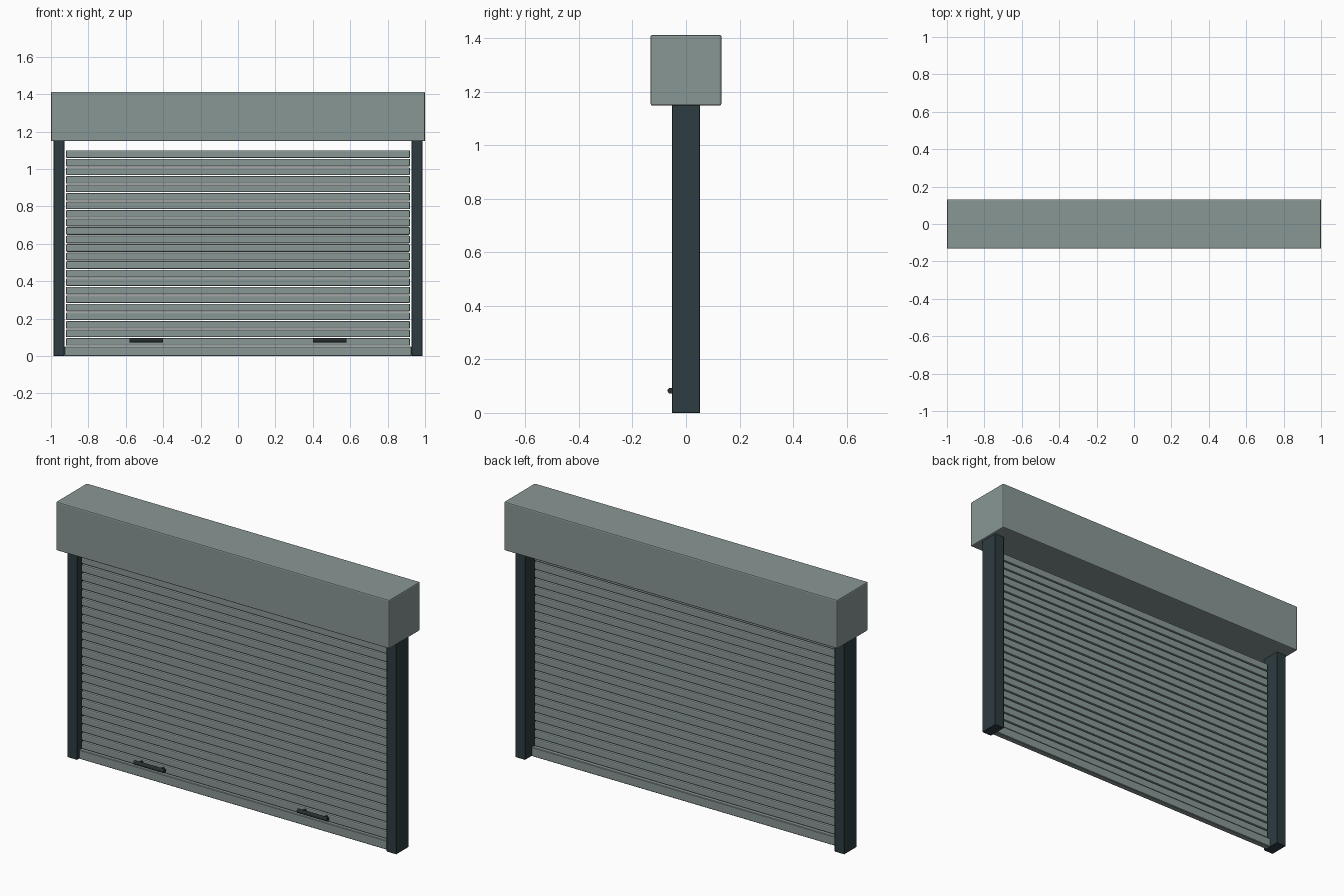
import bpy, math

if "Cube" in bpy.data.objects:
    bpy.data.objects.remove(bpy.data.objects["Cube"])


def material(name, rgb):
    m = bpy.data.materials.new(name)
    m.diffuse_color = (*rgb, 1)
    m.use_nodes = True
    m.node_tree.nodes["Principled BSDF"].inputs["Base Color"].default_value = m.diffuse_color
    return m


GREY = material("grey_green_metal", (0.25, 0.31, 0.30))
DARK = material("dark_slate", (0.027, 0.045, 0.053))
BLACK = material("charcoal", (0.021, 0.028, 0.031))


def box(name, x, y, z, mat, bevel=0.0, segments=1):
    """Box from (min, max) ranges with an optional edge bevel."""
    bpy.ops.mesh.primitive_cube_add(size=1, location=[(a + b) / 2 for a, b in (x, y, z)])
    o = bpy.context.object
    o.name = name
    o.scale = [b - a for a, b in (x, y, z)]
    bpy.ops.object.transform_apply(location=False, rotation=False, scale=True)
    o.data.materials.append(mat)
    if bevel:
        b = o.modifiers.new("bevel", 'BEVEL')
        b.width, b.segments = bevel, segments
    return o


def rod(name, loc, radius, depth, rot, mat):
    bpy.ops.mesh.primitive_cylinder_add(vertices=20, radius=radius, depth=depth,
                                        location=loc, rotation=rot)
    o = bpy.context.object
    o.name = name
    o.data.materials.append(mat)
    bpy.ops.object.shade_smooth_by_angle(angle=math.radians(40))


# roller housing
box("roller_housing", (-1, 1), (-0.132, 0.132), (1.148, 1.412), GREY, 0.006, 2)

# side guide rails and handles
for side, s in (("left", -1), ("right", 1)):
    box(side + "_guide_rail", sorted((s * 0.928, s * 0.987)), (-0.053, 0.053),
        (0, 1.15), DARK, 0.002)
    rod(side + "_handle", (s * 0.49, -0.058, 0.083), 0.011, 0.18,
        (0, math.pi / 2, 0), BLACK)
    for e in (-0.065, 0.065):
        rod(side + "_handle_stub", (s * 0.49 + e, -0.043, 0.083), 0.006, 0.028,
            (math.pi / 2, 0, 0), BLACK)

# bottom bar
box("bottom_bar", (-0.928, 0.928), (-0.036, -0.002), (0, 0.05), GREY, 0.003)

# curtain of slats
PITCH = 0.0456
slat = box("slat", (-0.92, 0.92), (-0.030, -0.010), (0.055, 0.096), GREY, 0.006, 2)
rows = slat.modifiers.new("rows", 'ARRAY')
rows.count = 23
rows.use_relative_offset = False
rows.use_constant_offset = True
rows.constant_offset_displace = (0, 0, PITCH)
slat.name = "slat_curtain"
